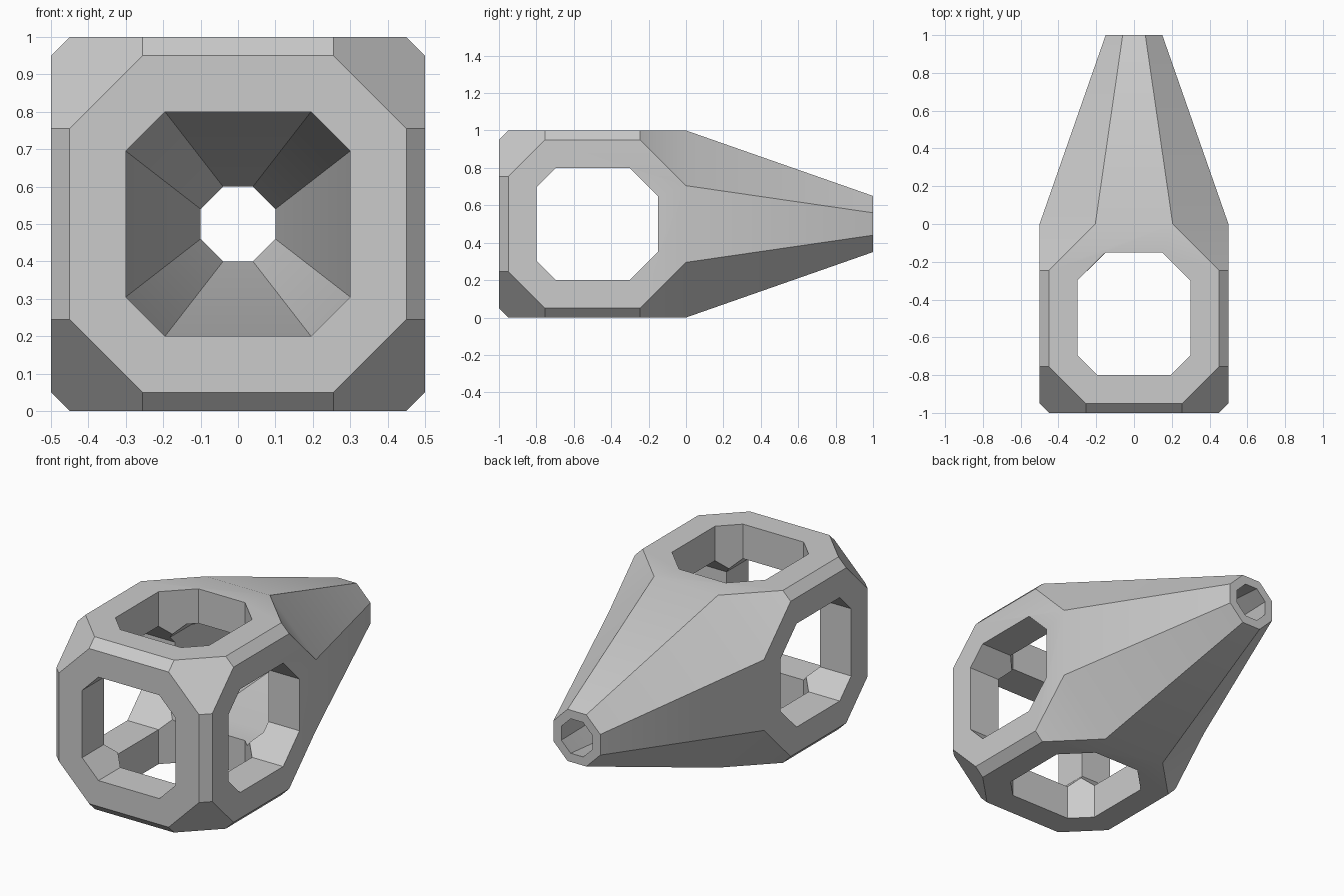
import bpy, bmesh, math
from itertools import permutations, product
from mathutils import Vector

old = bpy.data.objects.get("Cube")
if old:
    bpy.data.objects.remove(old, do_unlink=True)

grey = bpy.data.materials.new("plain_grey")
grey.use_nodes = True
colour = (0.6, 0.6, 0.6, 1)
grey.diffuse_color = colour
grey.node_tree.nodes["Principled BSDF"].inputs["Base Color"].default_value = colour

CENTRE = Vector((0, -0.5, 0.5))


def octagon(radius, flat, y):
    """Ordered ring of eight points facing along y, flat being half a side."""
    quarter = [(radius, flat), (flat, radius)]
    half = quarter + [(-a, b) for a, b in reversed(quarter)]
    return [Vector((a, y, 0.5 + b)) for a, b in half + [(-a, -b) for a, b in half]]


def loft(bm, rings, start_cap=True):
    """Join ordered rings with quads and close the ends."""
    loops = [[bm.verts.new(p) for p in ring] for ring in rings]
    n = len(loops[0])
    for a, b in zip(loops, loops[1:]):
        for i in range(n):
            j = (i + 1) % n
            bm.faces.new((a[i], a[j], b[j], b[i]))
    if start_cap:
        bm.faces.new(loops[0])
    bm.faces.new(loops[-1])


def flat_side(bm, points, normal):
    """One polygon through the points lying furthest along the normal."""
    reach = max(p.dot(normal) for p in points)
    side = [p for p in points if p.dot(normal) > reach - 0.001]
    if len(side) < 3:
        return
    middle = sum(side, Vector()) / len(side)
    u = (side[0] - middle).normalized()
    v = normal.cross(u)
    side.sort(key=lambda p: math.atan2((p - middle).dot(v), (p - middle).dot(u)))
    bm.faces.new([bm.verts.new(p) for p in side])


def finish(name, bm):
    bmesh.ops.remove_doubles(bm, verts=bm.verts, dist=0.0005)
    bmesh.ops.recalc_face_normals(bm, faces=bm.faces)
    mesh = bpy.data.meshes.new(name)
    bm.to_mesh(mesh)
    bm.free()
    mesh.materials.append(grey)
    obj = bpy.data.objects.new(name, mesh)
    bpy.context.collection.objects.link(obj)
    return obj


# Chamfered cube with cut corners, open at the back
neck = octagon(0.5, 0.205, 0)
corners = list(neck)
for p in permutations((0.255, 0.45, 0.5)):
    for s in product((-1, 1), repeat=3):
        v = Vector([a * b for a, b in zip(p, s)])
        if v.y < 0.3:
            corners.append(v + CENTRE)
shell = bmesh.new()
for n in product((-1, 0, 1), repeat=3):
    if any(n) and n != (0, 1, 0):
        flat_side(shell, corners, Vector(n).normalized())

# Nozzle drawn out from the open back
loft(shell, [neck, octagon(0.15, 0.06, 1)], start_cap=False)
body = finish("hollow_nozzle_body", shell)

# Main bore: straight through the cube, tapering inside the nozzle
bm = bmesh.new()
loft(bm, [octagon(0.3, 0.195, -1.1), octagon(0.3, 0.195, 0), octagon(0.08, 0.0245, 1.1)])
cutters = [finish("main_bore", bm)]

# Cross bores: window outline as (distance along y, half width)
window = [(-0.8, 0.195), (-0.695, 0.3), (-0.3, 0.3), (-0.15, 0.15)]
outline = window + [(y, -w) for y, w in reversed(window)]
ends = (-0.6, 0.6)
bm = bmesh.new()
loft(bm, [[(e, y, 0.5 + w) for y, w in outline] for e in ends])
cutters.append(finish("side_bore", bm))
bm = bmesh.new()
loft(bm, [[(w, y, 0.5 + e) for y, w in outline] for e in ends])
cutters.append(finish("top_bore", bm))

# Cut the bores and keep only the finished body
for cutter in cutters:
    cutter.hide_render = True
    mod = body.modifiers.new(cutter.name, 'BOOLEAN')
    mod.operation = 'DIFFERENCE'
    mod.solver = 'EXACT'
    mod.object = cutter
bpy.ops.object.select_all(action='DESELECT')
body.select_set(True)
bpy.context.view_layer.objects.active = body
for cutter in cutters:
    bpy.ops.object.modifier_apply(modifier=cutter.name)
    bpy.data.objects.remove(cutter, do_unlink=True)
bpy.ops.object.shade_smooth_by_angle(angle=math.radians(30))
